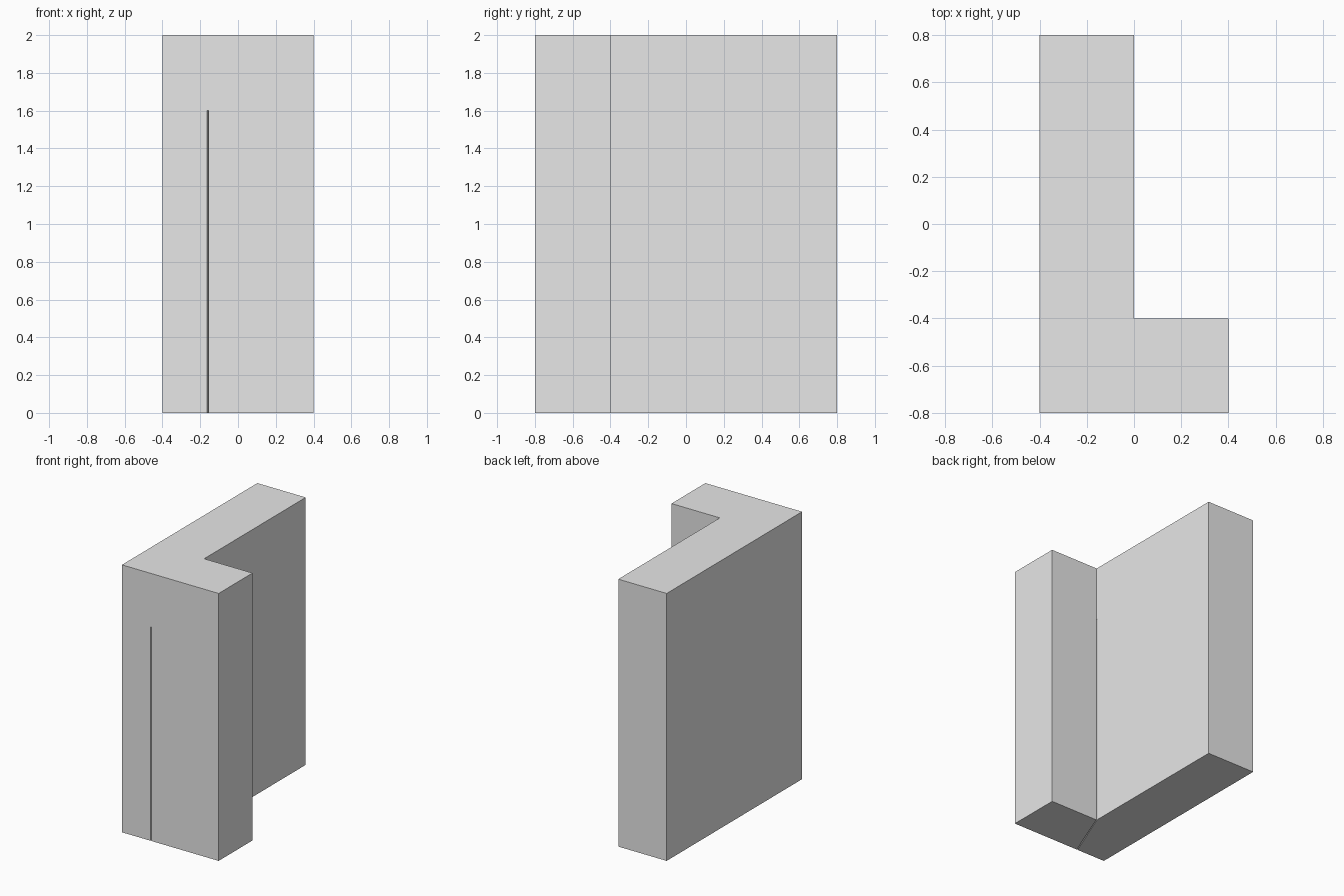
import bpy
import bmesh
from mathutils import Vector

cube = bpy.data.objects.get("Cube")
if cube:
    bpy.data.objects.remove(cube, do_unlink=True)

grey = bpy.data.materials.new("light_grey")
grey.use_nodes = True
colour = (0.8, 0.8, 0.8, 1)
grey.diffuse_color = colour
grey.node_tree.nodes["Principled BSDF"].inputs["Base Color"].default_value = colour


def prism(name, outline, bottom, top):
    """Extrude a counter-clockwise plan outline between two heights."""
    bm = bmesh.new()
    base = bm.faces.new([bm.verts.new((x, y, bottom)) for x, y in outline])
    extruded = bmesh.ops.extrude_face_region(bm, geom=[base], use_keep_orig=True)
    for v in extruded["geom"]:
        if isinstance(v, bmesh.types.BMVert):
            v.co.z = top
    bmesh.ops.recalc_face_normals(bm, faces=bm.faces)
    mesh = bpy.data.meshes.new(name)
    bm.to_mesh(mesh)
    bm.free()
    mesh.materials.append(grey)
    obj = bpy.data.objects.new(name, mesh)
    bpy.context.collection.objects.link(obj)
    return obj


# L-shaped wall corner
wall = prism("corner_wall", [(-0.4, -0.8), (0.4, -0.8), (0.4, -0.4),
                             (0, -0.4), (0, 0.8), (-0.4, 0.8)], 0, 2)

# Narrow diagonal slit from the front face to the inner corner
start, end = Vector((-0.16, -0.8)), Vector((0, -0.4))
along = (end - start).normalized()
side = Vector((along.y, -along.x)) * 0.003
start -= along * 0.05
end += along * 0.05
cutter = prism("slit_cutter", [start + side, end + side, end - side, start - side],
               -0.1, 1.6)
cutter.hide_render = True
cutter.hide_set(True)

slit = wall.modifiers.new("slit", "BOOLEAN")
slit.operation = "DIFFERENCE"
slit.solver = "EXACT"
slit.object = cutter

# Keep the cut wall and discard the cutter
bpy.context.view_layer.objects.active = wall
bpy.ops.object.modifier_apply(modifier="slit")
bpy.data.objects.remove(cutter, do_unlink=True)
